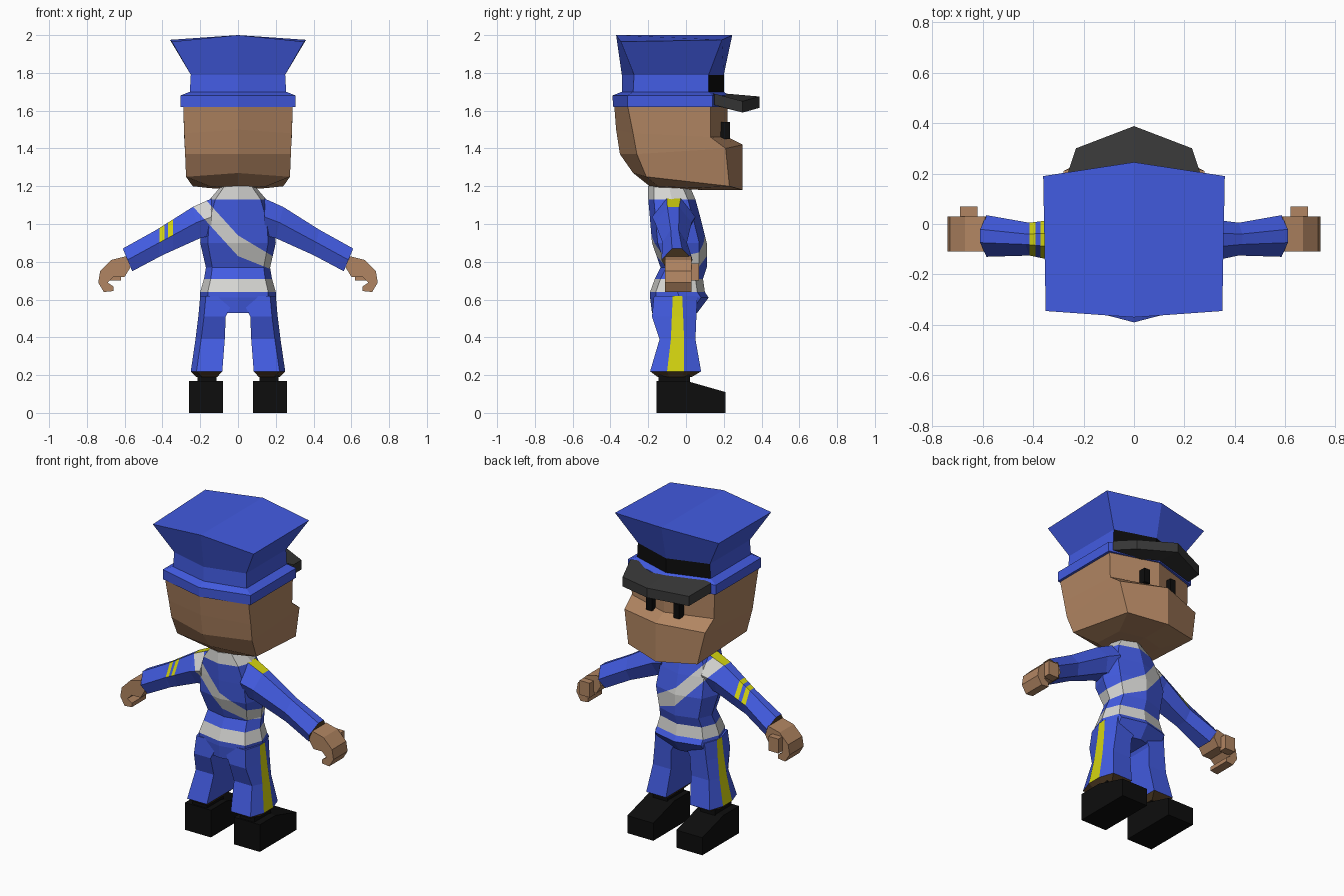
import bpy
import bmesh
from mathutils import Vector

cube = bpy.data.objects.get("Cube")
if cube:
    bpy.data.objects.remove(cube, do_unlink=True)


def material(name, r, g, b):
    mat = bpy.data.materials.new(name)
    mat.use_nodes = True
    mat.diffuse_color = (r, g, b, 1)
    shader = next(n for n in mat.node_tree.nodes if n.type == "BSDF_PRINCIPLED")
    shader.inputs["Base Color"].default_value = (r, g, b, 1)
    return mat


blue = material("uniform blue", 0.055, 0.105, 0.75)
skin = material("skin", 0.44, 0.235, 0.122)
white = material("sash white", 0.66, 0.66, 0.64)
yellow = material("trim yellow", 0.66, 0.66, 0.005)
black = material("boot black", 0.004, 0.004, 0.004)
charcoal = material("visor charcoal", 0.04, 0.04, 0.04)
brown = material("cuff lining brown", 0.09, 0.05, 0.02)


def mirrored(half):
    """Close a half outline running from back centre to front centre."""
    return half + [(-x, y, z) for x, y, z in reversed(half[1:-1])]


def loft(name, rings, mats, rule=None, cuts=(), split=True):
    """Skin a stack of rings; cuts are (plane point, plane normal, face filter)."""
    bm = bmesh.new()
    rows = [[bm.verts.new(p) for p in ring] for ring in rings]
    n = len(rows[0])
    for low, high in zip(rows, rows[1:]):
        for j in range(n):
            k = (j + 1) % n
            bm.faces.new((low[j], low[k], high[k], high[j]))
    for row in (rows[0], rows[-1]):
        if split:
            bm.faces.new(row[:n // 2 + 1])
            bm.faces.new(row[n // 2:] + row[:1])
        else:
            bm.faces.new(row)
    for point, normal, wanted in cuts:
        faces = [f for f in bm.faces if wanted(f.calc_center_median())]
        edges = {e for f in faces for e in f.edges}
        verts = {v for f in faces for v in f.verts}
        bmesh.ops.bisect_plane(bm, geom=[*verts, *edges, *faces], dist=1e-5,
                               plane_co=Vector(point), plane_no=Vector(normal))
    bmesh.ops.recalc_face_normals(bm, faces=bm.faces)
    bm.normal_update()
    if rule:
        for f in bm.faces:
            f.material_index = mats.index(rule(f.calc_center_median(), f.normal))
    mesh = bpy.data.meshes.new(name)
    bm.to_mesh(mesh)
    bm.free()
    for mat in mats:
        mesh.materials.append(mat)
    obj = bpy.data.objects.new(name, mesh)
    bpy.context.collection.objects.link(obj)
    return obj


def box(name, x, y, z, mat):
    """Box from (low, high) pairs."""
    loft(name, [[(x[0], y[0], h), (x[1], y[0], h), (x[1], y[1], h), (x[0], y[1], h)]
                for h in z], [mat], split=False)


# Head with stepped brow and jutting jaw
loft("head", [mirrored(h) for h in (
    [(0, -.38, 1.63), (.29, -.31, 1.63), (.29, .13, 1.63), (0, .22, 1.63)],
    [(0, -.37, 1.5), (.285, -.28, 1.48), (.285, .13, 1.46), (0, .22, 1.46)],
    [(0, -.35, 1.37), (.28, -.26, 1.37), (.28, .21, 1.4), (0, .3, 1.42)],
    [(0, -.28, 1.27), (.275, -.21, 1.25), (.24, .23, 1.2), (0, .3, 1.18)],
    [(0, -.18, 1.19), (.15, -.15, 1.2), (.15, .05, 1.19), (0, .1, 1.18)])], [skin])


# Cap with flared crown, black front band and lower rim
def cap_ring(z, x, back, back_side, front_side, front):
    return mirrored([(0, back, z), (x, back_side, z), (x, front_side, z), (0, front, z)])


def cap_rule(c, n):
    return black if 1.7 < c.z < 1.79 and n.y > .5 else blue


crown = mirrored([(0, -.37, 2), (.35, -.345, 1.965), (.36, .19, 1.975), (0, .245, 2)])
loft("cap", [
    crown,
    cap_ring(1.79, .25, -.34, -.275, .12, .2),
    cap_ring(1.7, .255, -.34, -.28, .12, .2),
    cap_ring(1.68, .305, -.39, -.31, .14, .23),
    cap_ring(1.62, .305, -.385, -.31, .14, .23)], [blue, black], cap_rule)

# Visor
loft("visor", [mirrored([(0, .1, 1.7 - t), (.28, .15, 1.69 - t), (.23, .3, 1.65 - t),
                         (0, .388, 1.675 - t)]) for t in (0, .06)], [charcoal])


# Jacket body, cut along the sash, collar and belt
def torso_ring(z, x, back, front):
    return mirrored([(0, back, z), (x * .8, back + .03, z), (x, (back + front) / 2, z),
                     (x * .8, front - .04, z), (0, front, z)])


TOP, LOW = .94, .83


def sash(c):
    high = TOP - (1.1 if c.x < 0 else .6) * c.x
    low = LOW - (1.1 if c.x < 0 else .4) * c.x
    return low < c.z < high


def right_half(c):
    return c.x < 0


def left_half(c):
    return c.x > 0


sash_cuts = [((0, 0, TOP), (1.1, 0, 1), right_half),
             ((0, 0, LOW), (1.1, 0, 1), right_half),
             ((0, 0, TOP), (.6, 0, 1), left_half),
             ((0, 0, LOW), (.4, 0, 1), left_half)]


def torso_rule(c, n):
    return white if c.z > 1.13 or .64 < c.z < .71 or sash(c) else blue


loft("torso", [torso_ring(*r) for r in (
    (1.2, .09, -.2, .02), (1.13, .15, -.2, .05), (1.02, .19, -.19, .08),
    (.9, .2, -.18, .11), (.77, .17, -.135, .11), (.71, .18, -.165, .09),
    (.64, .2, -.19, .1), (.61, .2, -.19, .12), (.53, .2, -.18, .06))],
    [blue, white], torso_rule, sash_cuts)


# Sleeves
def arm_ring(s, xt, zt, xb, zb, back, front):
    def at(t):
        return back + (front - back) * t
    mx, mz = s * (xt + xb) / 2, (zt + zb) / 2
    return [(s * xt, at(.34), zt), (s * xt, at(.66), zt), (mx, front, mz),
            (s * xb, at(.8), zb), (s * xb, at(.2), zb), (mx, back, mz)]


def arm_rule(c, n):
    x = abs(c.x)
    if x > .56:
        return brown
    if x < .24 and n.z > .75 and abs(c.y + .065) < .02:
        return yellow
    if c.x < 0 and x < .24 and sash(c):
        return white
    if c.x < 0 and n.z > .1 and (.345 < x < .37 or .39 < x < .415):
        return yellow
    return blue


rank_cuts = [((-x, 0, 0), (1, 0, .12), lambda c: c.x < -.24)
             for x in (.23, .255, .28, .305)]

# Trousers: each ring has two points along the outer stripe
def leg_ring(s, z, inner, outer, back, front, stripe_back, stripe_front):
    return [(s * inner, back, z), (s * (outer - .03), back, z), (s * outer, stripe_back, z),
            (s * outer, stripe_front, z), (s * (outer - .03), front, z), (s * inner, front, z)]


def leg_rule(c, n):
    if c.z < .225:
        return brown
    return yellow if abs(n.x) > .85 and abs(c.x) > .2 and abs(c.y + .048) < .015 else blue


HAND = [(.59, .83), (.67, .81), (.73, .75), (.74, .69), (.71, .64), (.66, .645),
        (.66, .67), (.69, .69), (.66, .72), (.6, .72), (.57, .77)]

for s, side in ((1, "left"), (-1, "right")):
    cuts = sash_cuts[:2] + rank_cuts if s < 0 else []
    if s < 0:
        # Rank stripes are cut straight across the sleeve
        cuts = sash_cuts[:2] + [((-x, 0, 0), (1, 0, 0), right_half)
                                for x in (.345, .37, .39, .415)]
    loft(side + "_sleeve", [arm_ring(s, *r) for r in (
        (.14, 1.135, .14, .94, -.18, .05), (.24, 1.09, .2, .925, -.165, .03),
        (.43, .97, .4, .835, -.125, .005), (.61, .87, .56, .75, -.13, .035))],
        [blue, yellow, white, brown], arm_rule, cuts)

    # Curled hand and thumb
    loft(side + "_hand", [[(s * x, y, z) for x, z in HAND] for y in (-.11, .03)],
         [skin], split=False)
    box(side + "_thumb", (s * .62, s * .69), (.02, .07), (.7, .79), skin)

    loft(side + "_trouser_leg", [leg_ring(s, *r) for r in (
        (.62, .01, .2, -.17, .06, -.07, -.02), (.51, .065, .21, -.18, .055, -.075, -.015),
        (.39, .07, .225, -.14, .05, -.08, -.01), (.22, .083, .25, -.19, .08, -.1, -.01),
        (.19, .11, .22, -.15, .03, -.09, -.02))], [blue, yellow, brown], leg_rule)

    # Boot with sloping toe, plus ankle
    toe = [(-.155, 0), (.21, 0), (.21, .11), (0, .17), (-.155, .17)]
    loft(side + "_boot", [[(s * x, y, z) for y, z in toe] for x in (.08, .26)],
         [black], split=False)
    box(side + "_ankle", (s * .115, s * .215), (-.145, .02), (.16, .2), black)

    box(side + "_eye", (s * .075, s * .115), (.17, .232), (1.45, 1.54), black)
